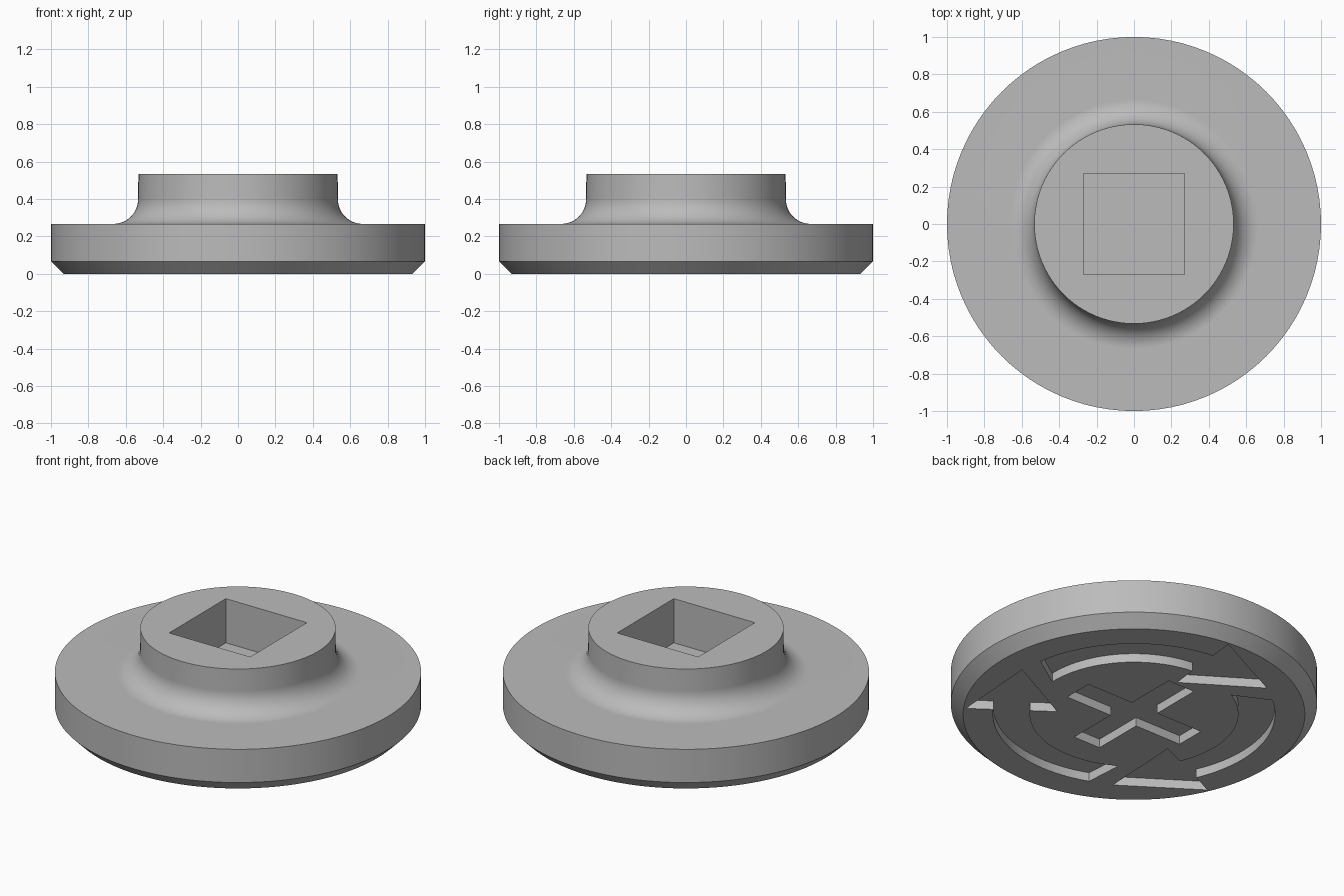
import bpy, bmesh
from math import sin, cos, pi, radians
from mathutils import Vector

if "Cube" in bpy.data.objects:
    bpy.data.objects.remove(bpy.data.objects["Cube"], do_unlink=True)

SEGMENTS = 96
RECESS = 0.053

grey = bpy.data.materials.new("plain grey")
grey.use_nodes = True
grey.diffuse_color = (0.5, 0.5, 0.5, 1)
grey.node_tree.nodes["Principled BSDF"].inputs["Base Color"].default_value = (0.5, 0.5, 0.5, 1)


def make_object(name, bm):
    bmesh.ops.recalc_face_normals(bm, faces=bm.faces)
    mesh = bpy.data.meshes.new(name)
    bm.to_mesh(mesh)
    bm.free()
    mesh.materials.append(grey)
    obj = bpy.data.objects.new(name, mesh)
    bpy.context.collection.objects.link(obj)
    return obj


def prism(name, outline, bottom, top):
    bm = bmesh.new()
    face = bm.faces.new([bm.verts.new((x, y, bottom)) for x, y in outline])
    extruded = bmesh.ops.extrude_face_region(bm, geom=[face])["geom"]
    verts = [v for v in extruded if isinstance(v, bmesh.types.BMVert)]
    bmesh.ops.translate(bm, verts=verts, vec=(0, 0, top - bottom))
    return make_object(name, bm)


def polar(radius, degrees):
    return Vector((radius * cos(radians(degrees)), radius * sin(radians(degrees))))


def arc(radius, start, end, steps=24):
    return [polar(radius, start + (end - start) * i / steps) for i in range(steps + 1)]


# Round body: chamfered flange, fillet and hub, turned from one profile
fillet = [(0.667 - 0.133 * sin(a), 0.4 - 0.133 * cos(a))
          for a in (pi / 2 * i / 12 for i in range(13))]
profile = [(0, 0), (0.933, 0), (1, 0.067), (1, 0.267), *fillet, (0.533, 0.533), (0, 0.533)]
bm = bmesh.new()
verts = [bm.verts.new((r, 0, z)) for r, z in profile]
edges = [bm.edges.new(pair) for pair in zip(verts, verts[1:])]
bmesh.ops.spin(bm, geom=verts + edges, axis=(0, 0, 1), cent=(0, 0, 0),
               angle=2 * pi, steps=SEGMENTS, use_merge=True)
bmesh.ops.remove_doubles(bm, verts=bm.verts, dist=1e-4)
# Merge the flat end fans into single caps
for z in (0, 0.533):
    fan = [f for f in bm.faces if all(abs(v.co.z - z) < 1e-4 for v in f.verts)]
    bmesh.ops.dissolve_faces(bm, faces=fan, use_verts=True)
body = make_object("knob_body", bm)

# Square socket in the hub
h = 0.27
cutters = [prism("socket_cutter", [(-h, -h), (h, -h), (h, h), (-h, h)], 0.267, 0.7)]

# Cross recess underneath
w, l = 0.09, 0.4
quarter = [(l, -w), (l, w), (w, w)]
cross = []
for turn in range(4):
    for x, y in quarter:
        for _ in range(turn):
            x, y = -y, x
        cross.append((x, y))
cutters.append(prism("cross_cutter", cross, -0.1, RECESS))

# Three curved arrow recesses underneath
for turn in range(3):
    base = 84 + 120 * turn
    outline = arc(0.57, base - 85.5, base) + [polar(0.42, base)]
    outline += [polar(0.78, base + 34.5), polar(0.92, base)]
    outline += arc(0.77, base, base - 75.5)
    cutters.append(prism("arrow_cutter", outline, -0.1, RECESS))

# Cut the recesses
bpy.context.view_layer.objects.active = body
for cutter in cutters:
    cutter.hide_render = True
    mod = body.modifiers.new("cut", "BOOLEAN")
    mod.operation = "DIFFERENCE"
    mod.solver = "EXACT"
    mod.object = cutter
    bpy.ops.object.modifier_apply(modifier=mod.name)
    bpy.data.objects.remove(cutter, do_unlink=True)

# Smooth curved walls, crisp edges
bpy.ops.object.select_all(action="DESELECT")
body.select_set(True)
bpy.ops.object.shade_smooth_by_angle(angle=radians(30))
weighted = body.modifiers.new("weighted_normals", "WEIGHTED_NORMAL")
weighted.keep_sharp = True
